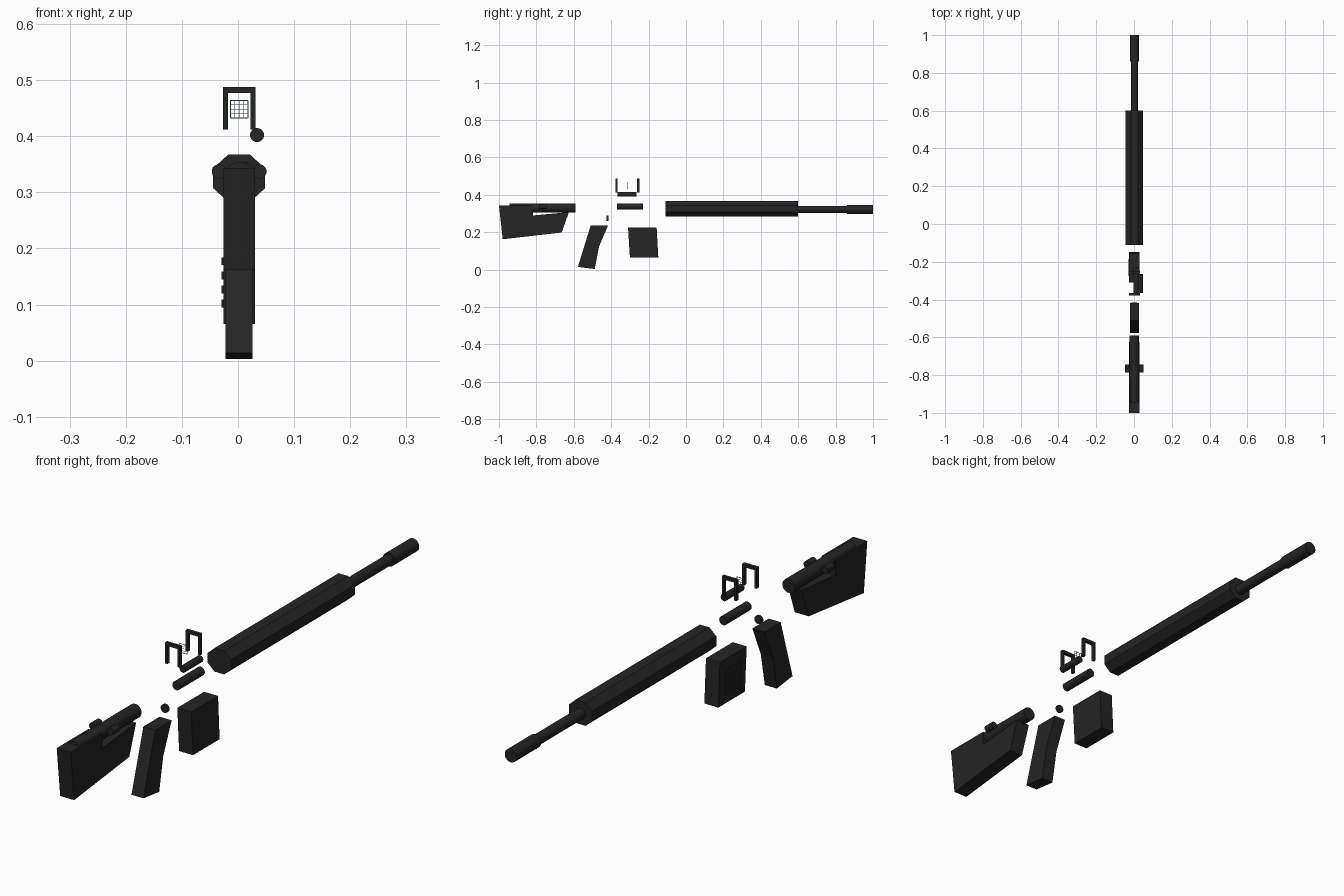
import bpy
import bmesh
import math
from mathutils import Matrix

if "Cube" in bpy.data.objects:
    bpy.data.objects.remove(bpy.data.objects["Cube"])


def material(name, rgb):
    m = bpy.data.materials.new(name)
    m.use_nodes = True
    m.diffuse_color = (*rgb, 1)
    m.node_tree.nodes["Principled BSDF"].inputs["Base Color"].default_value = (*rgb, 1)
    return m


BLACK = material("matte black", (0.018, 0.018, 0.019))
TEAL = material("sight teal", (0.02, 0.35, 0.33))
GREY = material("reticle grey", (0.2, 0.22, 0.26))
CX = 0.002  # shared centre line


def finish(name, bm, mat=BLACK, smooth=False):
    bmesh.ops.recalc_face_normals(bm, faces=bm.faces)
    mesh = bpy.data.meshes.new(name)
    bm.to_mesh(mesh)
    bm.free()
    mesh.materials.append(mat)
    ob = bpy.data.objects.new(name, mesh)
    bpy.context.collection.objects.link(ob)
    if smooth:
        bpy.ops.object.select_all(action="DESELECT")
        ob.select_set(True)
        bpy.context.view_layer.objects.active = ob
        bpy.ops.object.shade_smooth_by_angle(angle=math.radians(35))
    return ob


def slab(name, outline, half_width):
    """Side outline in (y, z), extruded across x."""
    bm = bmesh.new()
    face = bm.faces.new([bm.verts.new((CX - half_width, y, z)) for y, z in outline])
    ext = bmesh.ops.extrude_face_region(bm, geom=[face])
    moved = [v for v in ext["geom"] if isinstance(v, bmesh.types.BMVert)]
    bmesh.ops.translate(bm, verts=moved, vec=(2 * half_width, 0, 0))
    return finish(name, bm)


def turned(name, x, z, profile, sides=24):
    """Closed lathe along y from (y, radius) pairs."""
    bm = bmesh.new()
    rings = []
    for y, r in profile:
        angles = [math.tau * (i + 0.5) / sides for i in range(sides)]
        rings.append([bm.verts.new((x + r * math.cos(a), y, z + r * math.sin(a))) for a in angles])
    for a, b in zip(rings, rings[1:]):
        for i in range(sides):
            j = (i + 1) % sides
            bm.faces.new((a[i], a[j], b[j], b[i]))
    bm.faces.new(rings[0])
    bm.faces.new(rings[-1])
    return finish(name, bm, smooth=sides > 8)


def add_box(bm, lo, hi):
    size = [b - a for a, b in zip(lo, hi)]
    mid = [(a + b) / 2 for a, b in zip(lo, hi)]
    bmesh.ops.create_cube(bm, size=1, matrix=Matrix.Translation(mid) @ Matrix.Diagonal((*size, 1)))


# Shoulder stock with a step under the tube
slab("stock", [(-1, 0.343), (-0.98, 0.162), (-0.665, 0.198), (-0.626, 0.307),
               (-0.818, 0.289), (-0.818, 0.343)], 0.028)
turned("stock_tube", CX, 0.329, [(-0.945, 0.025), (-0.59, 0.025)])
for side, label in ((-1, "right"), (1, "left")):
    turned("stock_lug_" + label, CX + side * 0.036, 0.337, [(-0.785, 0.013), (-0.745, 0.013)], 16)

# Grip, trigger button and magazine
slab("grip", [(-0.51, 0.235), (-0.578, 0.014), (-0.488, 0.003),
              (-0.465, 0.123), (-0.417, 0.235)], 0.024)
turned("trigger_button", CX, 0.273, [(-0.424, 0.015), (-0.415, 0.015)], 16)
slab("magazine", [(-0.31, 0.225), (-0.3, 0.065), (-0.148, 0.065), (-0.157, 0.225)], 0.028)
bm = bmesh.new()
for i in range(4):
    z = 0.102 + i * 0.025
    add_box(bm, (-0.029, -0.275, z - 0.007), (-0.025, -0.185, z + 0.007))
finish("magazine_ribs", bm)

# Bolt and charging rod
turned("bolt", 0.012, 0.338, [(-0.37, 0.016), (-0.23, 0.016)])
turned("charging_rod", 0.034, 0.402, [(-0.365, 0.0125), (-0.265, 0.0125)])

# Handguard, barrel and muzzle
guard = turned("handguard", CX, 0.325, [(-0.11, 0.046), (0.6, 0.046)], 8)
for v in guard.data.vertices:
    v.co.x = CX + (v.co.x - CX) * 1.09
turned("barrel", CX, 0.322, [(0.59, 0.019), (0.87, 0.019)])
turned("muzzle", CX, 0.322, [(0.86, 0.024), (1, 0.024)])

# Two sight frames, open at the bottom
for label, y in (("rear", -0.372), ("front", -0.255)):
    bm = bmesh.new()
    lo, hi, t = CX - 0.029, CX + 0.029, 0.009
    for x in (lo, hi - t):
        add_box(bm, (x, y - 0.006, 0.412), (x + t, y + 0.006, 0.478))
    add_box(bm, (lo, y - 0.006, 0.477), (hi, y + 0.006, 0.488))
    finish("sight_frame_" + label, bm)


# Reticle: a thin square border around a fine grid
def lines(name, offsets, reach, t, mat):
    bm = bmesh.new()
    y, cz = -0.315, 0.448
    for o in offsets:
        add_box(bm, (CX + o - t, y, cz - reach), (CX + o + t, y + 0.001, cz + reach))
        add_box(bm, (CX - reach, y, cz + o - t), (CX + reach, y + 0.001, cz + o + t))
    finish(name, bm, mat)


lines("reticle_border", (-0.0155, 0.0155), 0.016, 0.001, TEAL)
lines("reticle_grid", (-0.008, 0, 0.008), 0.0145, 0.0004, GREY)
